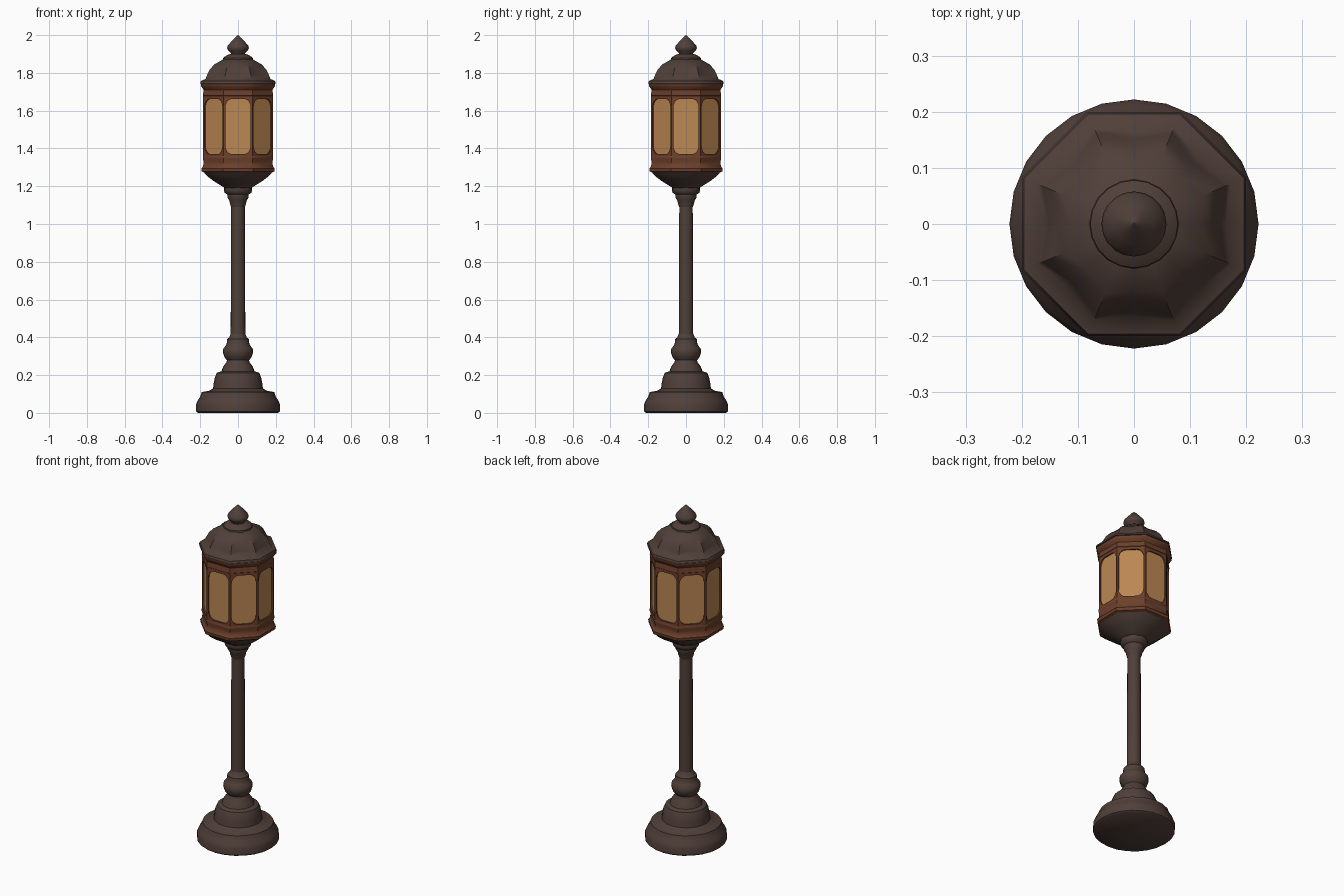
import bpy, bmesh, math
from mathutils import Vector

if "Cube" in bpy.data.objects:
    bpy.data.objects.remove(bpy.data.objects["Cube"])


def material(name, rgb):
    m = bpy.data.materials.new(name)
    m.diffuse_color = (*rgb, 1)
    m.use_nodes = True
    m.node_tree.nodes["Principled BSDF"].inputs["Base Color"].default_value = m.diffuse_color
    return m


BROWN = material("dark brown iron", (0.080, 0.050, 0.041))
RUST = material("rust brown frame", (0.150, 0.050, 0.024))
GLASS = material("amber glass", (0.50, 0.245, 0.088))


def finish(name, bm, mats, angle):
    bmesh.ops.remove_doubles(bm, verts=bm.verts, dist=1e-5)
    bmesh.ops.recalc_face_normals(bm, faces=bm.faces)
    me = bpy.data.meshes.new(name)
    bm.to_mesh(me)
    bm.free()
    for m in mats:
        me.materials.append(m)
    ob = bpy.data.objects.new(name, me)
    bpy.context.collection.objects.link(ob)
    bpy.ops.object.select_all(action='DESELECT')
    ob.select_set(True)
    bpy.context.view_layer.objects.active = ob
    bpy.ops.object.shade_smooth_by_angle(angle=math.radians(angle))
    return ob


def circle(n):
    return [(math.cos(2 * math.pi * i / n), math.sin(2 * math.pi * i / n)) for i in range(n)]


def octagon(mid=1.0):
    # unit-apothem octagon, flats facing the axes; mid < 1 hollows each side
    pts = []
    for i in range(8):
        a = i * math.pi / 4
        pts.append((mid * math.cos(a), mid * math.sin(a)))
        c, b = 1 / math.cos(math.pi / 8), a + math.pi / 8
        pts.append((c * math.cos(b), c * math.sin(b)))
    return pts


def loft(name, profile, section, mat, angle=40):
    # profile: (radius, z) from bottom to top; section: function of z or list
    bm = bmesh.new()
    rings = []
    for k, (r, z) in enumerate(profile):
        sec = section(k) if callable(section) else section
        rings.append([bm.verts.new((r * x, r * y, z)) for x, y in sec])
    n = len(rings[0])
    for a, b in zip(rings, rings[1:]):
        for i in range(n):
            j = (i + 1) % n
            bm.faces.new((a[i], a[j], b[j], b[i]))
    bm.faces.new(rings[0][::-1])
    bm.faces.new(rings[-1])
    return finish(name, bm, [mat], angle)


# Round stepped foot
loft("base", [(.212, 0), (.222, .008), (.222, .045), (.214, .065), (.200, .085),
              (.192, .11), (.150, .118), (.132, .13), (.128, .16), (.122, .19),
              (.112, .212), (.088, .22), (.078, .245), (.062, .268), (.058, .28)],
     circle(24), BROWN)

# Bulb above the foot
loft("base_bulb", [(.055, .275), (.072, .295), (.080, .32), (.078, .34), (.066, .355),
                   (.060, .365), (.058, .39), (.046, .40), (.038, .42)],
     circle(20), BROWN)

# Post
loft("post", [(.039, .38), (.036, 1.13)], circle(18), BROWN)

# Collar under the lantern
loft("collar", [(.036, 1.09), (.042, 1.105), (.046, 1.125), (.056, 1.14), (.056, 1.155),
                (.070, 1.165), (.075, 1.18), (.073, 1.20), (.060, 1.21)],
     circle(20), BROWN)

# Octagonal bowl
loft("lantern_bowl", [(.062, 1.185), (.085, 1.20), (.130, 1.228), (.165, 1.255),
                      (.184, 1.278)], octagon(), BROWN)

# Moulded frame rims
loft("lower_rim", [(.180, 1.272), (.192, 1.278), (.194, 1.295), (.185, 1.305), (.182, 1.33),
                   (.186, 1.345), (.186, 1.358), (.180, 1.366)], octagon(), RUST)
loft("upper_rim", [(.178, 1.672), (.186, 1.680), (.184, 1.695), (.182, 1.71), (.190, 1.722),
                   (.197, 1.732), (.197, 1.742), (.185, 1.750)], octagon(), RUST)

# Lantern walls: frame around a recessed window with rounded corners, on eight sides
bm = bmesh.new()
AP, DEPTH = .184, .008
HW = AP * math.tan(math.pi / 8)
Z0, Z1, ZC = 1.35, 1.685, 1.516
WX, WZ, RX, RZ, SEG = .067, .146, .036, .045, 5
for s in range(8):
    a = s * math.pi / 4
    out, side = Vector((math.cos(a), math.sin(a), 0)), Vector((-math.sin(a), math.cos(a), 0))

    def pt(u, z, d=0.0):
        return bm.verts.new(out * (AP - d) + side * u + Vector((0, 0, z)))

    corners, front, back = [], [], []
    for q, (su, sz) in enumerate([(1, 1), (-1, 1), (-1, -1), (1, -1)]):
        corners.append(pt(su * HW, Z1 if sz > 0 else Z0))
        for k in range(SEG + 1):
            t = q * math.pi / 2 + k * math.pi / 2 / SEG
            u = su * (WX - RX) + RX * math.cos(t)
            z = ZC + sz * (WZ - RZ) + RZ * math.sin(t)
            front.append(pt(u, z))
            back.append(pt(u, z, DEPTH))
    n = len(front)
    for i in range(n):
        j = (i + 1) % n
        q, q2 = i // (SEG + 1), j // (SEG + 1)
        if q == q2:
            bm.faces.new((corners[q], front[j], front[i]))
        else:
            bm.faces.new((corners[q], corners[q2], front[j], front[i]))
        bm.faces.new((front[i], front[j], back[j], back[i]))
    bm.faces.new(back).material_index = 1
finish("lantern_windows", bm, [RUST, GLASS], 30)

# Hollow-sided octagonal roof
mids = [1, 1, 1, .95, .93, .93, .94, .97, 1]
loft("roof", [(.185, 1.740), (.200, 1.745), (.196, 1.757), (.172, 1.768), (.163, 1.79),
              (.148, 1.82), (.125, 1.845), (.090, 1.865), (.060, 1.880)],
     lambda k: octagon(mids[k]), BROWN, 45)

# Finial
loft("finial_collar", [(.070, 1.855), (.080, 1.865), (.078, 1.88), (.060, 1.893),
                       (.042, 1.90)], circle(20), BROWN)
loft("finial", [(.036, 1.89), (.038, 1.905), (.052, 1.918), (.058, 1.932), (.054, 1.945),
                (.036, 1.965), (.018, 1.985), (.002, 2.0)], circle(20), BROWN)
